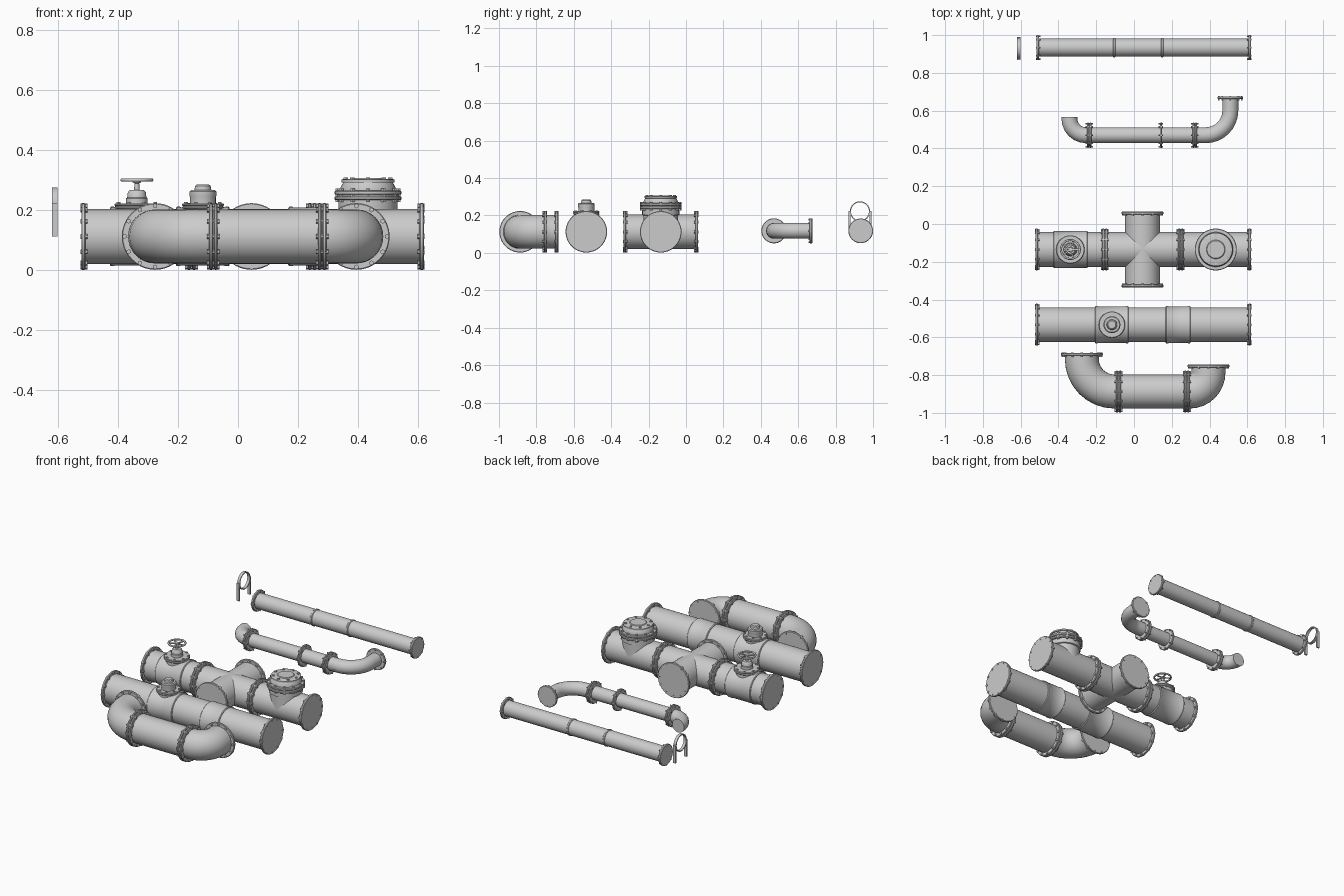
import bpy, bmesh
from math import sin, cos, pi, radians
from mathutils import Vector, Matrix

if "Cube" in bpy.data.objects:
    bpy.data.objects.remove(bpy.data.objects["Cube"])

ZL, ZS = 0.113, 0.118      # centre heights of large and small pipes
RL, RS = 0.092, 0.048      # pipe radii
X, Y, Z = (1, 0, 0), (0, 1, 0), (0, 0, 1)


def finish(name, bm):
    bmesh.ops.recalc_face_normals(bm, faces=bm.faces)
    me = bpy.data.meshes.new(name)
    bm.to_mesh(me)
    bm.free()
    ob = bpy.data.objects.new(name, me)
    bpy.context.collection.objects.link(ob)
    bpy.context.view_layer.objects.active = ob
    ob.select_set(True)
    bpy.ops.object.shade_smooth_by_angle(angle=radians(35))
    ob.select_set(False)
    return ob


def skin(bm, rings, cap=True):
    n = len(rings[0])
    for a, b in zip(rings, rings[1:]):
        for i in range(n):
            bm.faces.new((a[i], a[(i + 1) % n], b[(i + 1) % n], b[i]))
    if cap:
        bm.faces.new(rings[0])
        bm.faces.new(rings[-1])


def frame(pos, axis):
    return Matrix.Translation(pos) @ Vector(axis).to_track_quat('Z', 'Y').to_matrix().to_4x4()


def lathe(name, profile, pos, axis, n=40):
    """Solid of revolution, profile of (distance along axis, radius)."""
    bm, m = bmesh.new(), frame(pos, axis)
    rings = [[bm.verts.new(m @ Vector((r * cos(2 * pi * i / n), r * sin(2 * pi * i / n), t)))
              for i in range(n)] for t, r in profile]
    skin(bm, rings)
    return finish(name, bm)


def bolts(name, pos, axis, radius, t0, t1, n=12, size=0.008, off=0):
    """Circle of hexagonal bolts running from t0 to t1 along the axis."""
    bm, m = bmesh.new(), frame(pos, axis)
    for k in range(n):
        a = 2 * pi * (k + off) / n
        c = Matrix.Translation((radius * cos(a), radius * sin(a), (t0 + t1) / 2))
        bmesh.ops.create_cone(bm, cap_ends=True, segments=6, radius1=size, radius2=size,
                              depth=t1 - t0, matrix=m @ c)
    finish(name, bm)


def disc(t0, t1, r, b=0.003):
    return [(t0, r - b), (t0 + b, r), (t1 - b, r), (t1, r - b)]


def pipe(name, x0, x1, y, z, r):
    lathe(name, [(0, r), (x1 - x0, r)], (x0, y, z), X)


def end_flange(name, pos, axis, r=0.111, n=12, size=0.008):
    """Blind end flange, its outer face at pos, axis pointing outward."""
    lathe(name, disc(-0.014, 0, r), pos, axis)
    bolts(name + "_bolts", pos, axis, r - size * 1.15, -0.021, 0.002, n, size)


def flange_pair(name, pos, axis=X, r=0.111, n=12, size=0.008, h=0.019):
    lathe(name, disc(-h + 0.005, -0.002, r) + [(-0.002, r - 0.01), (0.002, r - 0.01)]
          + disc(0.002, h - 0.005, r), pos, axis)
    bolts(name + "_bolts", pos, axis, r - size * 1.15, -h - 0.002, h + 0.002, n, size)


def elbow(name, x, y, z, r, bend, side, y_end, n=32, seg=8):
    """Bend from the x direction (side = +1 right, -1 left) round to +y, riser at x."""
    cx, cy = x - side * bend, y + bend
    path = [(cx + side * bend * sin(a), cy - bend * cos(a), a)
            for a in (pi / 2 * k / seg for k in range(seg + 1))]
    path.insert(0, (cx - side * 0.012, y, 0))
    path.append((x, y_end, pi / 2))
    bm, rings = bmesh.new(), []
    for px, py, a in path:
        out = Vector((side * sin(a), -cos(a), 0))
        rings.append([bm.verts.new(Vector((px, py, z)) + out * r * cos(2 * pi * i / n)
                                   + Vector(Z) * r * sin(2 * pi * i / n)) for i in range(n)])
    skin(bm, rings)
    finish(name, bm)


def sleeve(name, x0, x1, y):
    """Valve body or coupling sleeve with raised end bands."""
    w, a, b = x1 - x0, 0.095, 0.099
    lathe(name, [(0, a), (0.004, b), (0.014, b), (0.017, b - 0.002), (w - 0.017, b - 0.002),
                 (w - 0.014, b), (w - 0.004, b), (w, a)], (x0, y, ZL), X)


def bonnet(name, x, y, r):
    lathe(name + "_bonnet_flange", [(0.15, r - 0.008), (0.203, r - 0.008)] + disc(0.204, 0.213, r)
          + disc(0.214, 0.223, r), (x, y, 0), Z)
    bolts(name + "_bonnet_bolts", (x, y, 0), Z, r - 0.009, 0.2, 0.228, 8, 0.007, 0.5)


# Straight small pipe with weld rings
ya = 0.934
pipe("small_pipe", -0.51, 0.615, ya, ZS, RS)
for i, x in enumerate((-0.105, 0.15)):
    lathe(f"small_pipe_ring_{i}", disc(-0.007, 0.007, 0.052), (x, ya, ZS), X)
end_flange("small_flange_left", (-0.517, ya, ZS), (-1, 0, 0), 0.066, 8, 0.005)
end_flange("small_flange_right", (0.619, ya, ZS), X, 0.066, 8, 0.005)

# Pipe hanger: flat strap ring with two hanging legs
bm = bmesh.new()
rings = []
for t, r in ((-0.619, 0.054), (-0.601, 0.054), (-0.601, 0.048), (-0.619, 0.048), (-0.619, 0.054)):
    rings.append([bm.verts.new((t, ya - 0.004 + r * cos(2 * pi * i / 32), 0.222 + r * sin(2 * pi * i / 32)))
                  for i in range(32)])
skin(bm, rings, False)
bmesh.ops.remove_doubles(bm, verts=bm.verts, dist=1e-5)
for s in (-1, 1):
    m = Matrix.Translation((-0.61, ya - 0.004 + s * 0.056, 0.169)) @ Matrix.Diagonal((0.018, 0.009, 0.112, 1))
    bmesh.ops.create_cube(bm, size=1, matrix=m)
finish("pipe_hanger", bm)

# Small bent pipe
yb, rb = 0.47, 0.042
pipe("small_bent_pipe", -0.25, 0.38, yb, ZS, rb)
elbow("small_elbow_left", -0.342, yb, ZS, rb, 0.088, -1, 0.567, seg=6)
elbow("small_elbow_right", 0.51, yb, ZS, rb, 0.13, 1, 0.67)
flange_pair("small_joint_left", (-0.237, yb, ZS), X, 0.067, 8, 0.005, 0.017)
flange_pair("small_joint_middle", (0.142, yb, ZS), X, 0.067, 8, 0.005, 0.010)
flange_pair("small_joint_right", (0.322, yb, ZS), X, 0.067, 8, 0.005, 0.017)
end_flange("small_bend_flange", (0.51, 0.675, ZS), Y, 0.067, 8, 0.005)

# Large pipe with cross piece
yc, xc = -0.135, 0.045
pipe("cross_main_pipe", -0.515, 0.615, yc, ZL, RL)
lathe("cross_branch_pipe", [(-0.19, RL), (0.19, RL)], (xc, yc, ZL), Y)
for s, side in ((-1, "front"), (1, "back")):
    end_flange(f"cross_flange_{side}", (xc, yc + s * 0.2, ZL), (0, s, 0))
for name, x in (("left", -0.155), ("right", 0.247)):
    flange_pair(f"cross_joint_{name}", (x, yc, ZL))

# Gate valve with hand wheel
xg = -0.337
sleeve("gate_valve_body", -0.427, -0.245, yc)
bonnet("gate_valve", xg, yc, 0.075)
lathe("gate_valve_dome", [(0.22, 0.036), (0.24, 0.036), (0.243, 0.032), (0.26, 0.030), (0.267, 0.024),
                          (0.268, 0.009), (0.29, 0.008), (0.293, 0.014), (0.304, 0.012)], (xg, yc, 0), Z, 24)
bpy.ops.mesh.primitive_torus_add(location=(xg, yc, 0.301), major_radius=0.050, minor_radius=0.0055,
                                 major_segments=32, minor_segments=8)
bpy.context.object.name = "hand_wheel_rim"
bpy.ops.object.shade_smooth_by_angle(angle=radians(50))
bpy.context.object.select_set(False)
bm = bmesh.new()
for k in range(5):
    m = (Matrix.Translation((xg, yc, 0.299)) @ Matrix.Rotation(2 * pi * k / 5, 4, 'Z')
         @ Matrix.Translation((0.029, 0, 0)) @ Matrix.Diagonal((0.042, 0.008, 0.005, 1)))
    bmesh.ops.create_cube(bm, size=1, matrix=m)
finish("hand_wheel_spokes", bm)

# Upright hatch with bolted cover
xh = 0.433
lathe("hatch_neck", [(0.113, RL), (0.2, RL), (0.203, 0.099), (0.236, 0.099)], (xh, yc, 0), Z)
lathe("hatch_flange", disc(0.234, 0.248, 0.111) + [(0.248, 0.103), (0.252, 0.103)]
      + disc(0.252, 0.266, 0.111), (xh, yc, 0), Z)
bolts("hatch_flange_bolts", (xh, yc, 0), Z, 0.102, 0.227, 0.273, 12, 0.008)
lathe("hatch_cover", [(0.26, 0.092), (0.276, 0.092), (0.292, 0.083), (0.293, 0.088), (0.302, 0.088),
                      (0.304, 0.084), (0.304, 0.05), (0.308, 0.046)], (xh, yc, 0), Z)
bolts("hatch_cover_bolts", (xh, yc, 0), Z, 0.074, 0.29, 0.309, 8, 0.008)

# Straight large pipe with valve and coupling sleeve
yd, xv = -0.533, -0.117
pipe("large_pipe", -0.515, 0.615, yd, ZL, RL)
sleeve("valve_body", -0.207, -0.028, yd)
sleeve("coupling_sleeve", 0.167, 0.3, yd)
bonnet("valve", xv, yd, 0.07)
lathe("valve_cap", [(0.22, 0.043), (0.243, 0.043), (0.25, 0.045), (0.262, 0.045), (0.267, 0.04),
                    (0.268, 0.028), (0.281, 0.026), (0.286, 0.02)], (xv, yd, 0), Z, 28)

for name, y in (("cross", yc), ("large_pipe", yd)):
    end_flange(name + "_end_left", (-0.522, y, ZL), (-1, 0, 0))
    end_flange(name + "_end_right", (0.619, y, ZL), X)

# Large U-shaped pipe
ye = -0.887
pipe("large_bent_pipe", -0.1, 0.295, ye, ZL, RL - 0.002)
elbow("large_elbow_left", -0.276, ye, ZL, RL - 0.002, 0.172, -1, -0.69)
elbow("large_elbow_right", 0.394, ye, ZL, RL - 0.002, 0.1, 1, -0.75)
flange_pair("large_joint_left", (-0.082, ye, ZL))
flange_pair("large_joint_right", (0.28, ye, ZL))
end_flange("large_elbow_flange_left", (-0.276, -0.683, ZL), Y)
end_flange("large_elbow_flange_right", (0.394, -0.745, ZL), Y)
